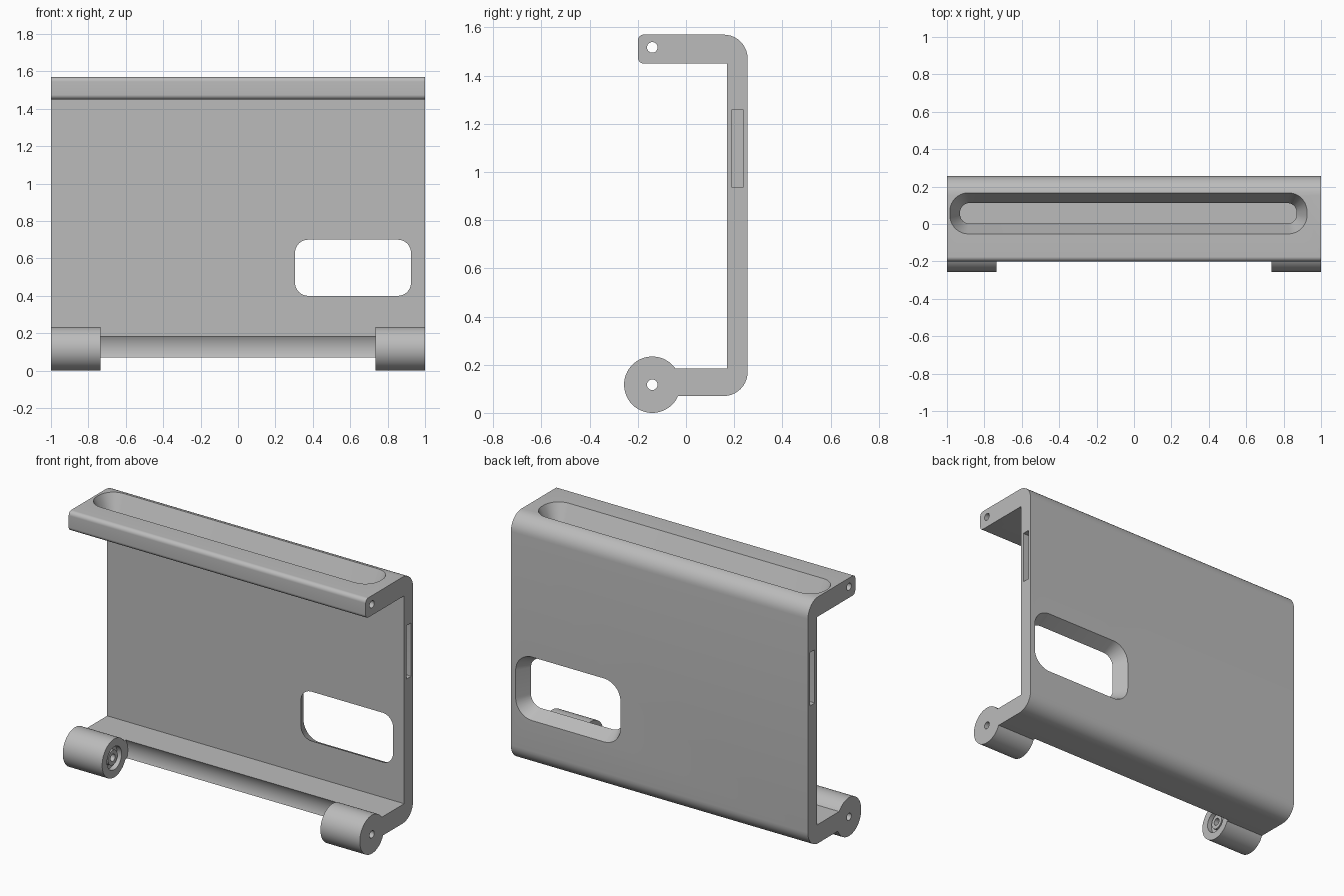
import bpy, bmesh
from math import sin, cos, pi
from mathutils import Vector

cube = bpy.data.objects.get("Cube")
if cube:
    bpy.data.objects.remove(cube)

# Single grey plastic
GREY = (0.5, 0.5, 0.5, 1)
mat = bpy.data.materials.new("grey plastic")
mat.use_nodes = True
mat.diffuse_color = GREY
bsdf = mat.node_tree.nodes["Principled BSDF"]
bsdf.inputs["Base Color"].default_value = GREY
bsdf.inputs["Roughness"].default_value = 0.6


def rounded(corners, steps=10):
    """Outline from (u, v, radius) corners; radius 0 stays sharp."""
    out = []
    n = len(corners)
    for i, (u, v, r) in enumerate(corners):
        p = Vector((u, v))
        if r == 0:
            out.append(p)
            continue
        a = (Vector(corners[i - 1][:2]) - p).normalized() * r
        b = (Vector(corners[(i + 1) % n][:2]) - p).normalized() * r
        for k in range(steps + 1):
            t = k / steps * pi / 2
            out.append(p + a * (1 - sin(t)) + b * (1 - cos(t)))
    return out


def rect(u0, u1, v0, v1, r):
    return rounded([(u0, v0, r), (u1, v0, r), (u1, v1, r), (u0, v1, r)])


def circle(u, v, r, n=64):
    return [Vector((u + r * cos(2 * pi * k / n), v + r * sin(2 * pi * k / n))) for k in range(n)]


PLACE = {
    "x": lambda p, d: (d, p.x, p.y),
    "y": lambda p, d: (p.x, d, p.y),
    "z": lambda p, d: (p.x, p.y, d),
}


def loft(name, axis, start, d0, end, d1):
    """Solid between two matching outlines along an axis."""
    bm = bmesh.new()
    a = [bm.verts.new(PLACE[axis](p, d0)) for p in start]
    b = [bm.verts.new(PLACE[axis](p, d1)) for p in end]
    bm.faces.new(a)
    bm.faces.new(b)
    n = len(a)
    for i in range(n):
        j = (i + 1) % n
        bm.faces.new((a[i], a[j], b[j], b[i]))
    bmesh.ops.recalc_face_normals(bm, faces=bm.faces)
    mesh = bpy.data.meshes.new(name)
    bm.to_mesh(mesh)
    bm.free()
    mesh.materials.append(mat)
    ob = bpy.data.objects.new(name, mesh)
    bpy.context.collection.objects.link(ob)
    return ob


def prism(name, axis, outline, d0, d1):
    return loft(name, axis, outline, d0, outline, d1)


def flared(name, axis, inner, d0, outer, d1):
    """Tapered cutter, run slightly past both surfaces."""
    e = 0.15
    past = (d1 - d0) * e
    a = [p - (q - p) * e for p, q in zip(inner, outer)]
    b = [q + (q - p) * e for p, q in zip(inner, outer)]
    return loft(name, axis, a, d0 - past, b, d1 + past)


def combine(target, tool, operation):
    tool.hide_render = True
    mod = target.modifiers.new(operation.lower(), "BOOLEAN")
    mod.operation = operation
    mod.solver = "EXACT"
    mod.object = tool
    bpy.context.view_layer.objects.active = target
    bpy.ops.object.modifier_apply(modifier=mod.name)
    bpy.data.objects.remove(tool)


HY, HZ, HR = -0.14, 0.117, 0.117      # hinge axis and knuckle radius
TOP_Z = 1.517                         # upper pin axis
KX = 0.735                            # inner end of the knuckles

# Bracket: back plate with top flange and bottom shelf
bracket = prism("bracket", "x", rounded([
    (-0.1, 0.07, 0), (0.256, 0.07, 0.1), (0.256, 1.57, 0.1), (-0.2, 1.57, 0.025),
    (-0.2, 1.45, 0.025), (0.17, 1.45, 0), (0.17, 0.185, 0), (-0.1, 0.185, 0)]), -1, 1)

# Hollow front edge of the shelf between the knuckles
combine(bracket, prism("clearance", "x", circle(HY, HZ, 0.13), -KX, KX), "DIFFERENCE")

# Knuckles with a recess and a raised ring on the inner end
for s in (-1, 1):
    combine(bracket, prism("knuckle", "x", circle(HY, HZ, HR), s * KX, s), "UNION")
    combine(bracket, prism("recess", "x", circle(HY, HZ, 0.07), s * (KX - 0.02), s * (KX + 0.03)),
            "DIFFERENCE")
    combine(bracket, prism("ring", "x", circle(HY, HZ, 0.045), s * (KX + 0.01), s * (KX + 0.06)),
            "UNION")
    # Shallow slot in each side edge
    combine(bracket, prism("side_slot", "x", rect(0.19, 0.237, 0.935, 1.26, 0.002),
                           s * 0.95, s * 1.05), "DIFFERENCE")

# Pin holes
for z in (HZ, TOP_Z):
    combine(bracket, prism("pin_hole", "x", circle(HY, z, 0.022, 32), -1.1, 1.1), "DIFFERENCE")

# Long flared slot through the top flange
combine(bracket, flared("top_slot", "z", rect(-0.93, 0.87, 0.002, 0.112, 0.05), 1.45,
                        rect(-0.985, 0.925, -0.053, 0.167, 0.1), 1.57), "DIFFERENCE")

# Flared window through the back plate
combine(bracket, flared("window", "y", rect(0.305, 0.925, 0.4, 0.7, 0.07), 0.17,
                        rect(0.262, 0.968, 0.357, 0.743, 0.11), 0.256), "DIFFERENCE")

# Smooth curves, keep edges crisp
bpy.ops.object.select_all(action="DESELECT")
bracket.select_set(True)
bpy.context.view_layer.objects.active = bracket
bpy.ops.object.shade_smooth_by_angle(angle=pi / 6)
